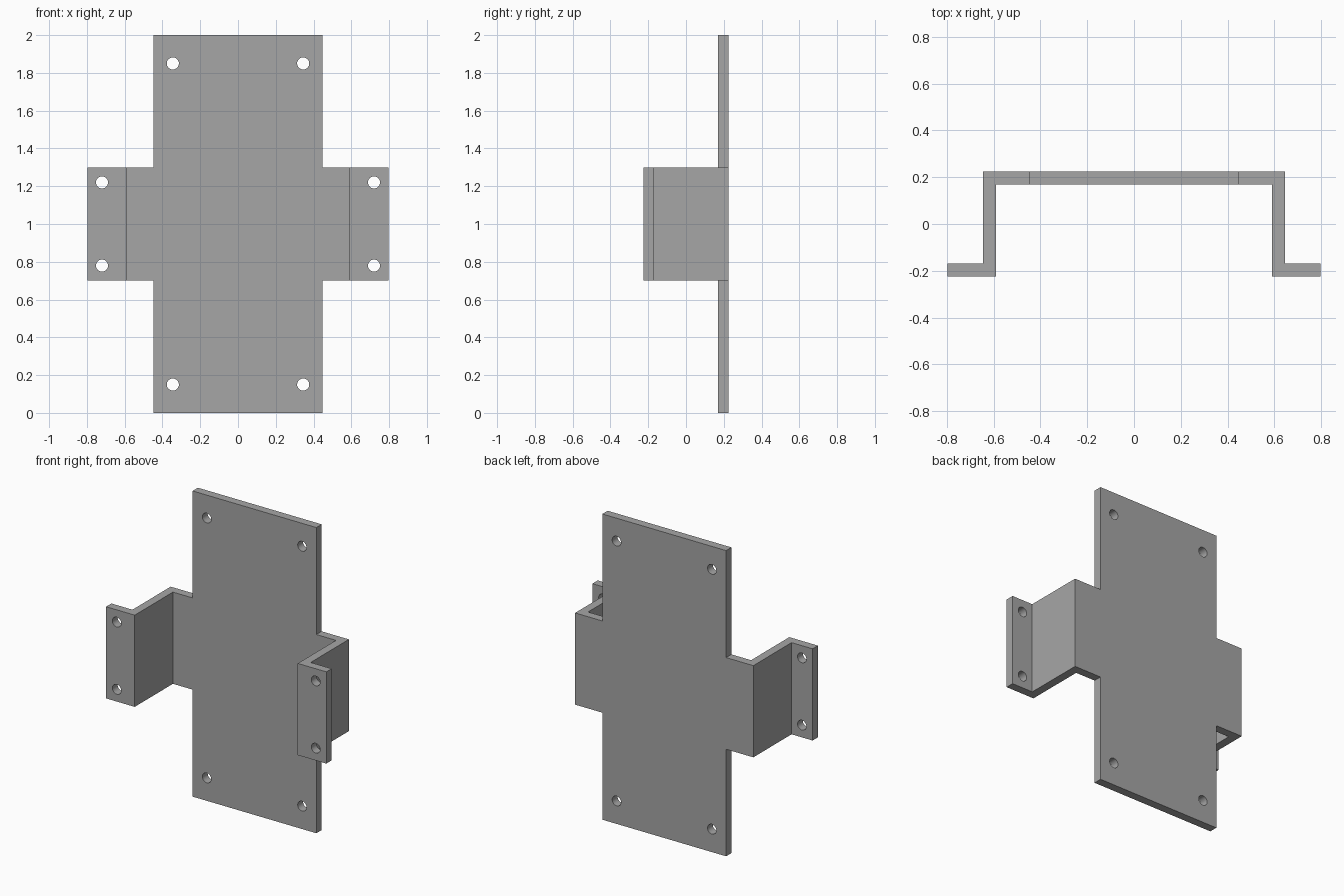
import bpy
import bmesh
from mathutils import Matrix, Vector

cube = bpy.data.objects.get("Cube")
if cube:
    bpy.data.objects.remove(cube, do_unlink=True)

GREY = (0.38, 0.38, 0.38, 1)
steel = bpy.data.materials.new("grey metal")
steel.use_nodes = True
steel.diffuse_color = GREY
steel.node_tree.nodes["Principled BSDF"].inputs["Base Color"].default_value = GREY

THICK = 0.055
FRONT, BACK = -0.225, 0.225
WALL, TIP = 0.645, 0.797        # outer wall face and flange end
ARM_LOW, ARM_HIGH = 0.7, 1.3
HOLE_RADIUS = 0.032


def prism(name, outline, depth):
    """Extrude a closed outline of 3D points along a vector."""
    bm = bmesh.new()
    face = bm.faces.new([bm.verts.new(p) for p in outline])
    grown = bmesh.ops.extrude_face_region(bm, geom=[face])
    moved = [v for v in grown["geom"] if isinstance(v, bmesh.types.BMVert)]
    bmesh.ops.translate(bm, verts=moved, vec=Vector(depth))
    bmesh.ops.recalc_face_normals(bm, faces=bm.faces)
    mesh = bpy.data.meshes.new(name)
    bm.to_mesh(mesh)
    bm.free()
    mesh.materials.append(steel)
    obj = bpy.data.objects.new(name, mesh)
    bpy.context.collection.objects.link(obj)
    return obj


def combine(target, tool, operation):
    """Apply an exact boolean and discard the tool."""
    tool.hide_render = True
    mod = target.modifiers.new(operation.lower(), "BOOLEAN")
    mod.operation, mod.solver, mod.object = operation, "EXACT", tool
    bpy.context.view_layer.objects.active = target
    bpy.ops.object.modifier_apply(modifier=mod.name)
    bpy.data.objects.remove(tool, do_unlink=True)


# Folded strap: half profile from the centre out, mirrored in x
half = [(WALL, BACK), (WALL, FRONT + THICK), (TIP, FRONT + THICK), (TIP, FRONT),
        (WALL - THICK, FRONT), (WALL - THICK, BACK - THICK)]
profile = half + [(-x, y) for x, y in reversed(half)]
bracket = prism("mounting_bracket", [(x, y, ARM_LOW) for x, y in profile],
                (0, 0, ARM_HIGH - ARM_LOW))

# Tall back plate
W = 0.448
plate = prism("back_plate", [(-W, BACK, 0), (W, BACK, 0), (W, BACK, 2), (-W, BACK, 2)],
              (0, -THICK, 0))
combine(bracket, plate, "UNION")

# Screw holes, four in the plate and four in the flanges
bm = bmesh.new()
for x, dz, y in ((0.345, 0.85, BACK - THICK / 2), (0.72, 0.22, FRONT + THICK / 2)):
    for sx in (-1, 1):
        for sz in (-1, 1):
            place = Matrix.Translation((sx * x, y, 1 + sz * dz)) @ Matrix.Rotation(1.5707963, 4, "X")
            bmesh.ops.create_cone(bm, cap_ends=True, segments=32, radius1=HOLE_RADIUS,
                                  radius2=HOLE_RADIUS, depth=THICK * 2, matrix=place)
mesh = bpy.data.meshes.new("hole_cutters")
bm.to_mesh(mesh)
bm.free()
mesh.materials.append(steel)
cutters = bpy.data.objects.new("hole_cutters", mesh)
bpy.context.collection.objects.link(cutters)
combine(bracket, cutters, "DIFFERENCE")

# Smooth hole walls, crisp folds
bpy.ops.object.select_all(action="DESELECT")
bracket.select_set(True)
bpy.context.view_layer.objects.active = bracket
bpy.ops.object.shade_smooth_by_angle()
